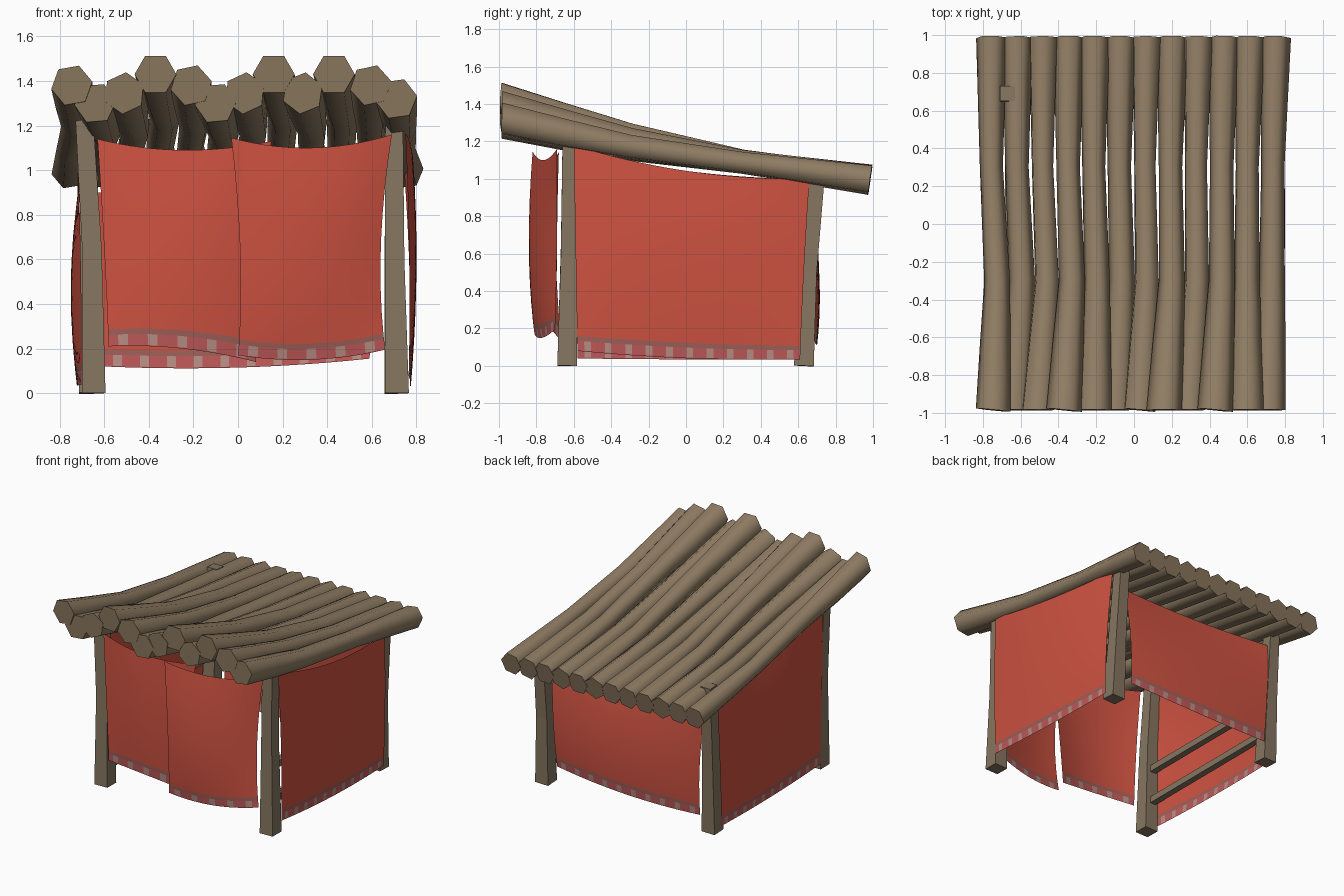
import bpy, bmesh, math
from mathutils import Vector

if "Cube" in bpy.data.objects:
    bpy.data.objects.remove(bpy.data.objects["Cube"])


def material(name, srgb):
    m = bpy.data.materials.new(name)
    lin = [((c / 255 + 0.055) / 1.055) ** 2.4 for c in srgb]
    m.diffuse_color = (*lin, 1)
    m.use_nodes = True
    m.node_tree.nodes["Principled BSDF"].inputs["Base Color"].default_value = m.diffuse_color
    return m


WOOD = material("brown wood", (144, 125, 100))
CUT = material("cut wood end", (134, 115, 91))
POST = material("post wood", (134, 118, 96))
RED = material("red cloth", (205, 82, 65))
PINK = material("pink hem", (190, 88, 88))
STRIPE = material("grey red stripe", (158, 95, 88))
ARCH = material("pale arch", (184, 142, 132))


def finish(name, bm, mats, angle):
    me = bpy.data.meshes.new(name)
    bm.to_mesh(me)
    bm.free()
    ob = bpy.data.objects.new(name, me)
    bpy.context.collection.objects.link(ob)
    for m in mats:
        me.materials.append(m)
    bpy.ops.object.select_all(action='DESELECT')
    ob.select_set(True)
    bpy.context.view_layer.objects.active = ob
    if angle:
        bpy.ops.object.shade_smooth_by_angle(angle=math.radians(angle))
    return ob


def tube(name, pts, radii, sides, rot, mats, angle=0, first=None):
    """Bent prism through pts, rings square to the path; first = facing of the first end."""
    pts = [Vector(p) for p in pts]
    bm = bmesh.new()
    rings = []
    for i, (p, r) in enumerate(zip(pts, radii)):
        t = (pts[min(i + 1, len(pts) - 1)] - pts[max(i - 1, 0)]).normalized()
        if first and i == 0:
            t = Vector(first).normalized()
        a = t.cross(Vector((0, 0, 1)) if abs(t.z) < 0.7 else Vector((0, 1, 0))).normalized()
        b = a.cross(t)
        rings.append([bm.verts.new(p + r * (a * math.cos(rot + k * math.tau / sides)
                                            + b * math.sin(rot + k * math.tau / sides)))
                      for k in range(sides)])
    for lo, hi in zip(rings, rings[1:]):
        for k in range(sides):
            j = (k + 1) % sides
            bm.faces.new((lo[k], lo[j], hi[j], hi[k]))
    for ring in (rings[0], rings[-1]):
        bm.faces.new(ring).material_index = len(mats) - 1
    bmesh.ops.recalc_face_normals(bm, faces=bm.faces)
    return finish(name, bm, mats, angle)


def quad(t, a, b, c):
    """Curve through a, b, c at t = 0, 0.5, 1."""
    return (Vector(a) * (2 * (t - 0.5) * (t - 1)) + Vector(b) * (4 * t * (1 - t))
            + Vector(c) * (2 * t * (t - 0.5)))


def cloth(name, bottom, mid, top, periods):
    """Draped sheet through nine points, patterned hem along the bottom."""
    h = Vector(top[1]).z - Vector(bottom[1]).z
    vs = [0, 0.005 / h, 0.055 / h, 0.080 / h] + [0.08 / h + (1 - 0.08 / h) * i / 8 for i in range(1, 9)]
    n = periods * 3
    bm = bmesh.new()
    rows = [[bm.verts.new(quad(v, quad(i / n, *bottom), quad(i / n, *mid), quad(i / n, *top)))
             for i in range(n + 1)] for v in vs]
    for r in range(len(rows) - 1):
        for i in range(n):
            f = bm.faces.new((rows[r][i], rows[r][i + 1], rows[r + 1][i + 1], rows[r + 1][i]))
            if r > 2:
                f.material_index = 0
            elif r == 2:
                f.material_index = 2
            else:
                f.material_index = 3 if (i % 3 == 1 and r == 1) else 1
    return finish(name, bm, [RED, PINK, STRIPE, ARCH], 60)


# Roof logs: front x, front height, turn of the hexagon
FRONT = [(-0.745, 1.38, 10), (-0.64, 1.30, 5), (-0.51, 1.345, 25), (-0.37, 1.43, 0),
         (-0.21, 1.38, 12), (-0.10, 1.30, 5), (0.03, 1.345, 25), (0.16, 1.43, 0),
         (0.29, 1.345, 22), (0.43, 1.43, 0), (0.595, 1.38, 12), (0.71, 1.32, 8)]
for k, (xf, zf, rot) in enumerate(FRONT):
    s = k / 11
    xb, xm, xr = -0.755 + 1.505 * s, -0.725 + 1.455 * s, -0.755 + 1.49 * s
    d = zf - 1.31
    path = [(xf, -0.985, zf),
            (0.5 * (xm + xf), -0.65, 1.235 + 0.8 * d),
            (xm, -0.3, 1.165 + 0.6 * d),
            (xr, 0.3, 1.085 + 0.15 * d),
            (xb, 0.985, 0.995)]
    tube(f"roof_log_{k + 1}", path, [0.094, 0.083, 0.069, 0.062, 0.082], 6,
         math.radians(rot), [WOOD, CUT], 70, (0.1 if k % 3 == 0 else 0, 1, -0.03))

# Corner posts
POSTS = {
    "front_left_post": [(-0.647, -0.635, 0), (-0.655, -0.625, 0.65), (-0.69, -0.62, 1.25)],
    "front_right_post": [(0.713, -0.635, 0), (0.702, -0.625, 0.6), (0.70, -0.62, 1.24)],
    "back_left_post": [(-0.66, 0.63, 0), (-0.665, 0.655, 0.5), (-0.67, 0.69, 1.10)],
    "back_right_post": [(0.71, 0.63, 0), (0.70, 0.655, 0.5), (0.70, 0.70, 0.99)],
}
for name, path in POSTS.items():
    tube(name, path, [0.075, 0.062, 0.056], 4, math.pi / 4, [POST])

# Side rails between front and back posts
for side, x in (("left", -0.66), ("right", 0.70)):
    for level, z in (("lower", 0.23), ("upper", 0.48)):
        tube(f"{side}_{level}_rail", [(x, -0.63, z), (x, 0.65, z)], [0.034, 0.034], 4,
             math.pi / 4, [POST])

# Cloth walls
cloth("right_cloth",
      [(0.765, -0.58, 0.08), (0.775, 0.02, 0.04), (0.77, 0.61, 0.035)],
      [(0.768, -0.59, 0.6), (0.80, 0.02, 0.55), (0.77, 0.63, 0.5)],
      [(0.75, -0.60, 1.18), (0.785, 0.02, 1.04), (0.745, 0.66, 1.0)], 11)
cloth("left_cloth",
      [(-0.72, 0.61, 0.04), (-0.72, 0.02, 0.035), (-0.70, -0.58, 0.04)],
      [(-0.72, 0.63, 0.5), (-0.748, 0.02, 0.55), (-0.705, -0.59, 0.6)],
      [(-0.72, 0.66, 1.0), (-0.69, 0.02, 1.04), (-0.72, -0.60, 1.16)], 11)
cloth("back_cloth",
      [(0.59, 0.67, 0.155), (0.0, 0.70, 0.115), (-0.60, 0.69, 0.12)],
      [(0.61, 0.69, 0.5), (0.0, 0.71, 0.5), (-0.61, 0.71, 0.5)],
      [(0.64, 0.66, 0.89), (0.0, 0.65, 0.89), (-0.64, 0.69, 0.90)], 10)
cloth("front_left_cloth",
      [(-0.58, -0.69, 0.21), (-0.25, -0.72, 0.20), (0.08, -0.67, 0.14)],
      [(-0.60, -0.69, 0.65), (-0.25, -0.74, 0.65), (0.10, -0.70, 0.64)],
      [(-0.63, -0.68, 1.14), (-0.25, -0.72, 1.09), (0.15, -0.71, 1.13)], 5)
cloth("front_right_cloth",
      [(0.0, -0.81, 0.17), (0.33, -0.77, 0.15), (0.66, -0.70, 0.195)],
      [(0.01, -0.84, 0.62), (0.32, -0.80, 0.60), (0.64, -0.69, 0.65)],
      [(-0.03, -0.82, 1.145), (0.33, -0.76, 1.10), (0.69, -0.69, 1.16)], 5)
